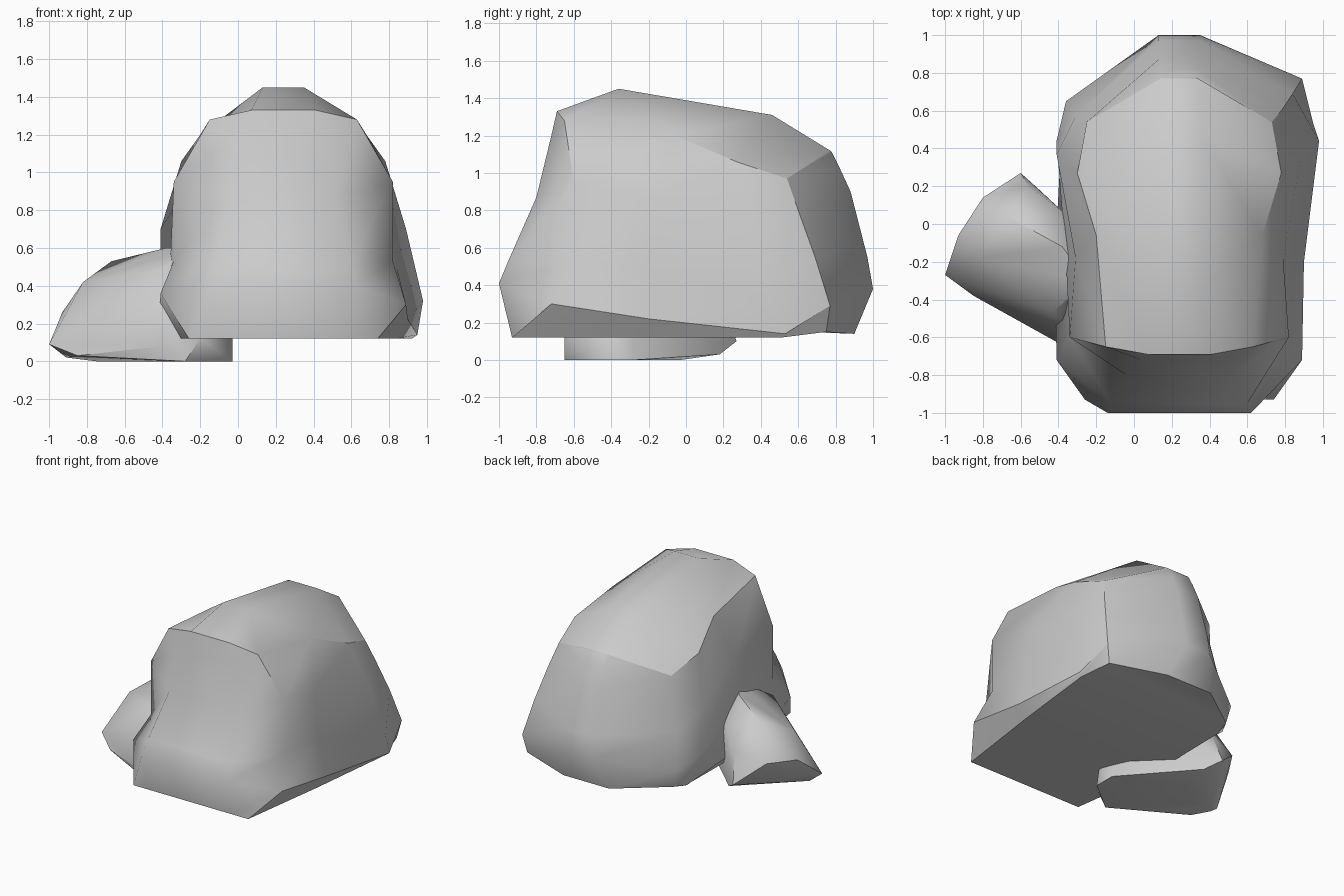
import bpy, bmesh, math

if "Cube" in bpy.data.objects:
    bpy.data.objects.remove(bpy.data.objects["Cube"])

CX = 0.24  # symmetry line of the big boulder


def finish(bm, name, angle):
    bmesh.ops.recalc_face_normals(bm, faces=bm.faces[:])
    me = bpy.data.meshes.new(name)
    bm.to_mesh(me)
    bm.free()
    ob = bpy.data.objects.new(name, me)
    bpy.context.collection.objects.link(ob)
    bpy.ops.object.select_all(action='DESELECT')
    ob.select_set(True)
    bpy.context.view_layer.objects.active = ob
    bpy.ops.object.shade_smooth_by_angle(angle=math.radians(angle))
    return ob


# Big boulder: half sections (half width, y, z), bottom to top, front to back
sections = [
    [(.38, -.93, .12), (.38, -1, .41), (.36, -.95, .53), (.28, -.80, .87), (.20, -.72, 1.20), (.10, -.69, 1.33)],
    [(.50, -.93, .12), (.65, -.72, .30), (.58, -.60, .53), (.58, -.60, .95), (.39, -.65, 1.28), (.17, -.69, 1.33)],
    [(.60, -.20, .12), (.66, -.20, .22), (.60, -.20, .50), (.55, -.18, .86), (.44, -.06, 1.20), (.11, -.36, 1.45)],
    [(.68, .51, .12), (.71, .53, .14), (.74, .44, .32), (.65, .37, .70), (.54, .27, 1.06), (.12, .46, 1.31)],
    [(.62, .75, .15), (.65, .77, .29), (.60, .69, .55), (.54, .60, .80), (.49, .54, .97), (.10, .77, 1.12)],
    [(.20, .90, .14), (.11, 1, .38), (.11, .97, .55), (.10, .88, .90), (.10, .82, 1.03), (.08, .78, 1.11)],
]
bm = bmesh.new()
rings = []
for k, sec in enumerate(sections):
    right = [bm.verts.new((CX + u, y, z)) for u, y, z in sec]
    left = [bm.verts.new((CX - u, y, z)) for u, y, z in reversed(sec)]
    if k == 1:  # left foot is cut a little higher
        left[4].co.z = 0.36
    if k == 3:  # narrower left foot
        for v in left[3:]:
            v.co.x += 0.09
    if k == 4:  # deeper cut at the left back corner
        for v in left[2:]:
            v.co.y -= 0.12
            v.co.x += 0.05
        left[2].co.y += 0.07
    rings.append(right + left)
n = len(rings[0])
for a, b in zip(rings, rings[1:]):
    for i in range(n):
        j = (i + 1) % n
        bm.faces.new((a[i], a[j], b[j], b[i]))
for r in (rings[0], rings[-1]):  # close front and back
    for i in range(n // 2 - 1):
        bm.faces.new((r[i], r[i + 1], r[n - 2 - i], r[n - 1 - i]))
boulder = finish(bm, "big_boulder", 50)

# Crisp creases: top rim, right back corner, foot chamfer
paths = [
    [(1, 7), (2, 7), (3, 7), (4, 7), (4, 6), (4, 5), (4, 4), (3, 4), (2, 4)],
    [(4, 4), (4, 3), (4, 2), (4, 1), (4, 0)],
    [(1, 1), (2, 1), (3, 1), (4, 1)],
]
crisp = set()
for path in paths:
    idx = [k * n + i for k, i in path]
    crisp |= {frozenset(p) for p in zip(idx, idx[1:])}
for e in boulder.data.edges:
    if frozenset(e.vertices) in crisp:
        e.use_edge_sharp = True

# Small rock: faceted hull tucked under the left flank
corners = [
    (-1, -.27, .09), (-.93, -.06, .26), (-.91, -.24, .02), (-.80, .14, .27),
    (-.60, .27, .10), (-.50, .18, .03), (-.82, -.18, .42), (-.67, .04, .53),
    (-.38, -.12, .60), (-.25, -.30, .60), (-.85, -.38, .03), (-.60, -.47, .05),
    (-.40, -.63, .08), (-.28, -.65, 0), (-.20, -.65, .12), (-.03, -.45, 0),
    (-.03, -.28, 0), (-.50, -.03, 0), (-.75, -.20, 0), (-.43, -.47, .48),
    (-.36, .05, .45), (-.03, -.42, .15), (-.56, .20, .32), (-.66, -.31, .41),
]
bm = bmesh.new()
for c in corners:
    bm.verts.new(c)
bmesh.ops.convex_hull(bm, input=bm.verts[:])
loose = [v for v in bm.verts if not v.link_faces]
bmesh.ops.delete(bm, geom=loose, context='VERTS')
finish(bm, "small_rock", 38)
